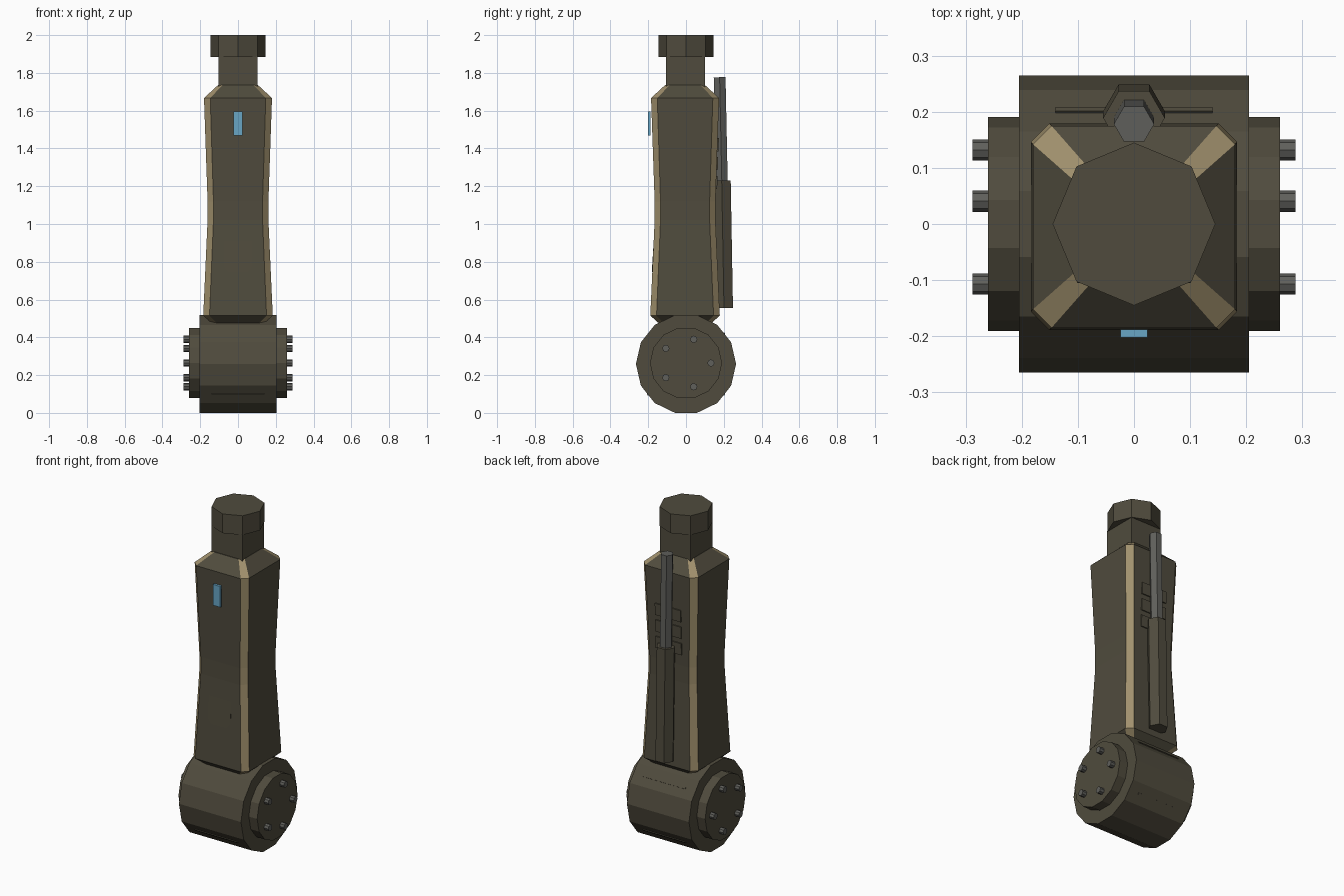
import bpy, bmesh, math
from mathutils import Matrix, Vector

if "Cube" in bpy.data.objects:
    bpy.data.objects.remove(bpy.data.objects["Cube"])


def mat(name, rgb):
    m = bpy.data.materials.new(name)
    m.diffuse_color = (*rgb, 1)
    m.use_nodes = True
    m.node_tree.nodes["Principled BSDF"].inputs["Base Color"].default_value = m.diffuse_color
    return m


OLIVE = mat("dark olive", (0.080, 0.071, 0.047))
TAN = mat("worn tan edge", (0.36, 0.285, 0.155))
STEEL = mat("grey steel", (0.115, 0.115, 0.105))
BLUE = mat("light blue", (0.14, 0.38, 0.56))


def finish(bm, name, *mats):
    bmesh.ops.recalc_face_normals(bm, faces=bm.faces)
    me = bpy.data.meshes.new(name)
    bm.to_mesh(me)
    bm.free()
    for m in mats:
        me.materials.append(m)
    ob = bpy.data.objects.new(name, me)
    bpy.context.collection.objects.link(ob)
    return ob


def prism(name, n, r, a, b, m):
    """n-sided cylinder from a to b; a vertex lies on the local x axis."""
    a, b = Vector(a), Vector(b)
    d = (b - a).normalized()
    bm = bmesh.new()
    bmesh.ops.create_cone(bm, cap_ends=True, segments=n, radius1=r, radius2=r, depth=(b - a).length)
    # vertex 0 is turned to +x (upright parts) or +y (parts along x)
    v0 = max(bm.verts, key=lambda v: v.co.x).co
    bmesh.ops.rotate(bm, verts=bm.verts, matrix=Matrix.Rotation(-math.atan2(v0.y, v0.x), 3, 'Z'))
    u = Vector((0, 1, 0)) if abs(d.x) > 0.5 else Vector((1, 0, 0))
    w = d.cross(u).normalized()
    rot = Matrix((u, w, d)).transposed().to_4x4()
    bm.transform(Matrix.Translation((a + b) / 2) @ rot)
    return finish(bm, name, m)


def box(name, centre, size, m, rot_x=0.0):
    bm = bmesh.new()
    bmesh.ops.create_cube(bm, size=1)
    bm.transform(Matrix.Translation(centre) @ Matrix.Rotation(rot_x, 4, 'X')
                 @ Matrix.Diagonal((*size, 1)))
    return finish(bm, name, m)


# Joint drum with stepped side caps and five bolts each
ZC = 0.259
prism("joint_drum", 14, 0.265, (-0.205, 0, ZC), (0.205, 0, ZC), OLIVE)
for side, s in (("left", -1), ("right", 1)):
    prism(f"{side}_cap", 14, 0.191, (s * 0.19, 0, ZC + 0.005), (s * 0.26, 0, ZC + 0.005), OLIVE)
    for i in range(5):
        t = math.radians(72 * i)
        y, z = 0.132 * math.cos(t), ZC + 0.005 + 0.132 * math.sin(t)
        prism(f"{side}_bolt_{i + 1}", 8, 0.019, (s * 0.25, y, z), (s * 0.288, y, z), STEEL)

# Thin ribs on the drum's flats
for i, deg in enumerate((38.57, -38.57, 218.57)):
    t = math.radians(deg)
    box(f"drum_rib_{i + 1}", (0, 0.258 * math.cos(t), ZC + 0.258 * math.sin(t)),
        (0.28, 0.008, 0.012), OLIVE, t)

# Waisted arm body: chamfered square rings, with tan chamfer faces
YC = -0.005
bm = bmesh.new()
rings = []
for z, h, c in ((0.44, 0.10, 0.024), (0.515, 0.184, 0.033), (1.02, 0.161, 0.031),
                (1.12, 0.161, 0.031), (1.667, 0.180, 0.033), (1.737, 0.104, 0.024)):
    k = h - c
    pts = ((h, -k), (h, k), (k, h), (-k, h), (-h, k), (-h, -k), (-k, -h), (k, -h))
    rings.append([bm.verts.new((x, y + YC, z)) for x, y in pts])
for lo, hi in zip(rings, rings[1:]):
    for i in range(8):
        j = (i + 1) % 8
        f = bm.faces.new((lo[i], lo[j], hi[j], hi[i]))
        f.material_index = i % 2
bm.faces.new(rings[0][::-1])
bm.faces.new(rings[-1])
finish(bm, "arm_body", OLIVE, TAN)

# Neck and octagonal head
box("neck", (0, -0.002, 1.80), (0.204, 0.206, 0.18), OLIVE)
prism("head", 8, 0.145, (0, 0, 1.885), (0, 0, 2.0), OLIVE)

# Piston on the back, leaning slightly inward
prism("piston_sleeve", 6, 0.055, (0, 0.201, 0.555), (0, 0.189, 1.23), OLIVE)
prism("piston_rod", 6, 0.036, (0, 0.190, 1.20), (0, 0.178, 1.777), STEEL)

# Blue indicator light on the front
box("indicator_light", (0, -0.195, 1.532), (0.048, 0.014, 0.125), BLUE)

# Front access panel with clipped lower corners, fading into the body at its top
bm = bmesh.new()
outline = ((-0.075, 0.95), (-0.075, 0.775), (-0.05, 0.745),
           (0.05, 0.745), (0.075, 0.775), (0.075, 0.95))
front = [bm.verts.new((x, -0.1685 - (0.95 - z) * 0.062, z)) for x, z in outline]
back = [bm.verts.new((x, -0.15, z)) for x, z in outline]
bm.faces.new(front)
bm.faces.new(back[::-1])
for i in range(6):
    j = (i + 1) % 6
    bm.faces.new((front[i], back[i], back[j], front[j]))
finish(bm, "front_panel", OLIVE)

# Slatted plates on the back, behind the piston
for i, (z, y) in enumerate(((1.22, 0.161), (1.32, 0.164), (1.42, 0.168))):
    box(f"back_slat_{i + 1}", (0, y, z), (0.17, 0.01, 0.07), OLIVE, -0.035)
